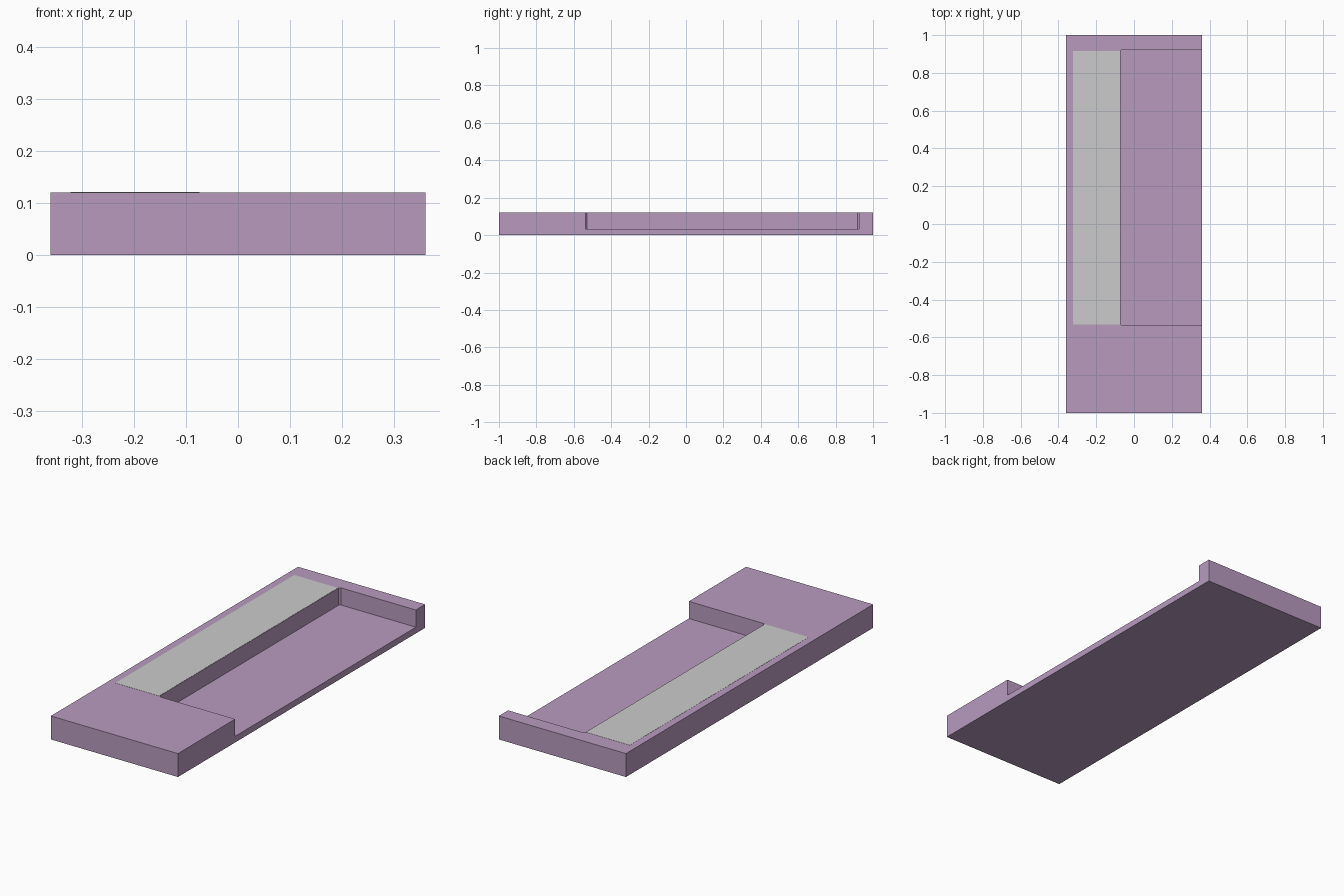
import bpy, bmesh

if "Cube" in bpy.data.objects:
    bpy.data.objects.remove(bpy.data.objects["Cube"])


def prism(name, points, z0, z1, material=None):
    """Extrude a flat outline from z0 to z1."""
    bm = bmesh.new()
    face = bm.faces.new([bm.verts.new((x, y, z0)) for x, y in points])
    result = bmesh.ops.extrude_face_region(bm, geom=[face])
    top = [g for g in result["geom"] if isinstance(g, bmesh.types.BMVert)]
    bmesh.ops.translate(bm, verts=top, vec=(0, 0, z1 - z0))
    bmesh.ops.recalc_face_normals(bm, faces=bm.faces)
    mesh = bpy.data.meshes.new(name)
    bm.to_mesh(mesh)
    bm.free()
    obj = bpy.data.objects.new(name, mesh)
    bpy.context.collection.objects.link(obj)
    if material:
        mesh.materials.append(material)
    return obj


def rect(x0, x1, y0, y1):
    return [(x0, y0), (x1, y0), (x1, y1), (x0, y1)]


purple = bpy.data.materials.new("purple")
purple.diffuse_color = (0.48, 0.33, 0.52, 1)
purple.use_nodes = True
purple.node_tree.nodes["Principled BSDF"].inputs["Base Color"].default_value = purple.diffuse_color

# Main slab
slab = prism("slab", rect(-0.36, 0.36, -1, 1), 0, 0.12, purple)

# Pocket open to the right side, with slightly eased inner corners
c = 0.008
pocket = prism("pocket_cutter", [
    (0.5, -0.537), (0.5, 0.925), (-0.072 + c, 0.925), (-0.072, 0.925 - c),
    (-0.072, -0.537 + c), (-0.072 + c, -0.537)], 0.032, 0.3, purple)

# Cut the pocket, then remove the helper
cut = slab.modifiers.new("pocket", "BOOLEAN")
cut.operation = "DIFFERENCE"
cut.solver = "EXACT"
cut.object = pocket
bpy.context.view_layer.objects.active = slab
bpy.ops.object.modifier_apply(modifier=cut.name)
bpy.data.objects.remove(pocket)

# Thin grey panel laid almost flush beside the pocket
prism("inlay_panel", rect(-0.322, -0.074, -0.533, 0.915), 0.117, 0.1208)
